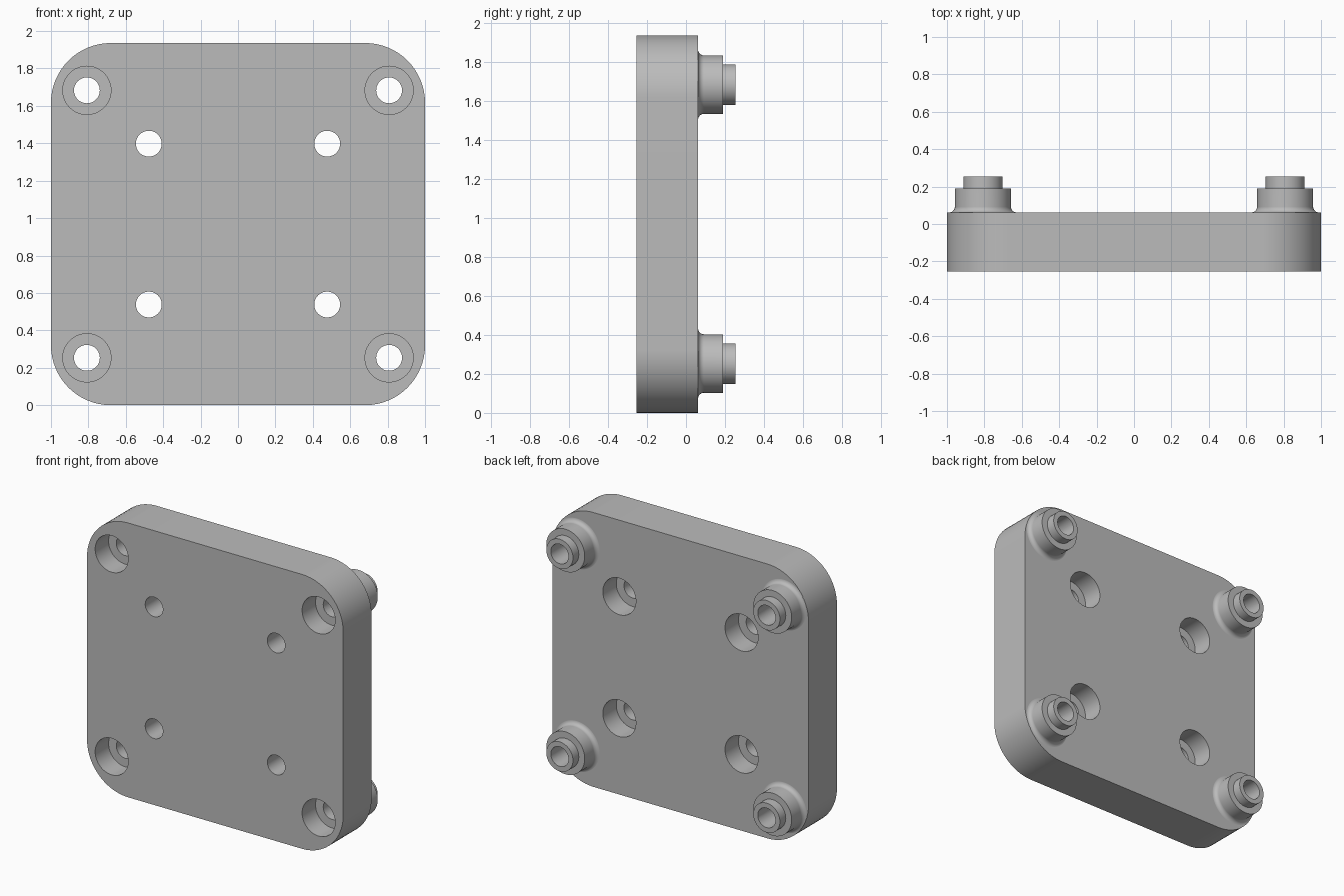
import bpy
import bmesh
from math import cos, sin, pi, radians
from mathutils import Vector

if "Cube" in bpy.data.objects:
    bpy.data.objects.remove(bpy.data.objects["Cube"], do_unlink=True)

FRONT, BACK, TIP = -0.255, 0.062, 0.255
HEIGHT = 1.936
MID = HEIGHT / 2
CORNER = 0.32
HOLE, BORE, DEPTH = 0.069, 0.129, 0.15

grey = bpy.data.materials.new("plain grey")
grey.use_nodes = True
grey.diffuse_color = (0.5, 0.5, 0.5, 1)
grey.node_tree.nodes["Principled BSDF"].inputs["Base Color"].default_value = (0.5, 0.5, 0.5, 1)


def finish(name, bm):
    bmesh.ops.remove_doubles(bm, verts=bm.verts, dist=1e-5)
    bmesh.ops.recalc_face_normals(bm, faces=bm.faces)
    mesh = bpy.data.meshes.new(name)
    bm.to_mesh(mesh)
    bm.free()
    mesh.materials.append(grey)
    obj = bpy.data.objects.new(name, mesh)
    bpy.context.collection.objects.link(obj)
    return obj


def rounded_slab(name, y0, y1, inset=0.0):
    """Upright slab with four rounded corners."""
    bm = bmesh.new()
    steps = 16
    ring = []
    for quarter, (sx, sz) in enumerate([(1, 1), (-1, 1), (-1, -1), (1, -1)]):
        for i in range(steps + 1):
            a = (quarter + i / steps) * pi / 2
            r = CORNER - inset
            ring.append(bm.verts.new((sx * (1 - CORNER) + r * cos(a), y0,
                                      MID + sz * (MID - CORNER) + r * sin(a))))
    face = bm.faces.new(ring)
    out = bmesh.ops.extrude_face_region(bm, geom=[face])
    moved = [g for g in out["geom"] if isinstance(g, bmesh.types.BMVert)]
    bmesh.ops.translate(bm, verts=moved, vec=(0, y1 - y0, 0))
    return finish(name, bm)


def four_lathed(name, profile, dx, dz):
    """Turn a (radius, y) profile about the y axis at four mirrored places."""
    bm = bmesh.new()
    for sx in (-1, 1):
        for sz in (-1, 1):
            centre = Vector((sx * dx, 0, MID + sz * dz))
            verts = [bm.verts.new(centre + Vector((r, y, 0))) for r, y in profile]
            edges = [bm.edges.new(pair) for pair in zip(verts, verts[1:])]
            bmesh.ops.spin(bm, geom=verts + edges, cent=centre, axis=(0, 1, 0),
                           angle=2 * pi, steps=64)
    return finish(name, bm)


def combine(target, tool, operation):
    bpy.context.view_layer.objects.active = target
    mod = target.modifiers.new(operation.lower(), "BOOLEAN")
    mod.operation = operation
    mod.solver = "EXACT"
    mod.object = tool
    bpy.ops.object.modifier_apply(modifier=mod.name)
    bpy.data.objects.remove(tool, do_unlink=True)


# Plate
plate = rounded_slab("mounting_plate", FRONT, BACK)

# Stepped bosses with a filleted foot, trimmed to the plate outline
fillet = 0.03
foot = [(0.15 + fillet * (1 - cos(a)), BACK + fillet * (1 - sin(a)))
        for a in (radians(80 - 10 * i) for i in range(9))]
boss_profile = ([(0, 0), (0.19, 0), (0.19, BACK - 0.002)] + foot
                + [(0.15, 0.19), (0.104, 0.19), (0.104, TIP), (0, TIP)])
bosses = four_lathed("bosses", boss_profile, 0.808, 0.715)
combine(bosses, rounded_slab("trim", FRONT - 0.1, TIP + 0.1, 0.0015), "INTERSECT")
combine(plate, bosses, "UNION")

# Corner holes, counterbored from the front
step = FRONT + DEPTH
combine(plate, four_lathed("corner_holes", [
    (0, -0.3), (BORE, -0.3), (BORE, step), (HOLE, step), (HOLE, 0.3), (0, 0.3)],
    0.808, 0.715), "DIFFERENCE")

# Inner holes, counterbored from the back
step = BACK - DEPTH
combine(plate, four_lathed("inner_holes", [
    (0, -0.3), (HOLE, -0.3), (HOLE, step), (BORE, step), (BORE, 0.1), (0, 0.1)],
    0.477, 0.43), "DIFFERENCE")

# Smooth round walls, crisp edges
bpy.ops.object.select_all(action="DESELECT")
plate.select_set(True)
bpy.context.view_layer.objects.active = plate
bpy.ops.object.shade_smooth_by_angle(angle=radians(30))
weighted = plate.modifiers.new("flat faces", "WEIGHTED_NORMAL")
weighted.keep_sharp = True
